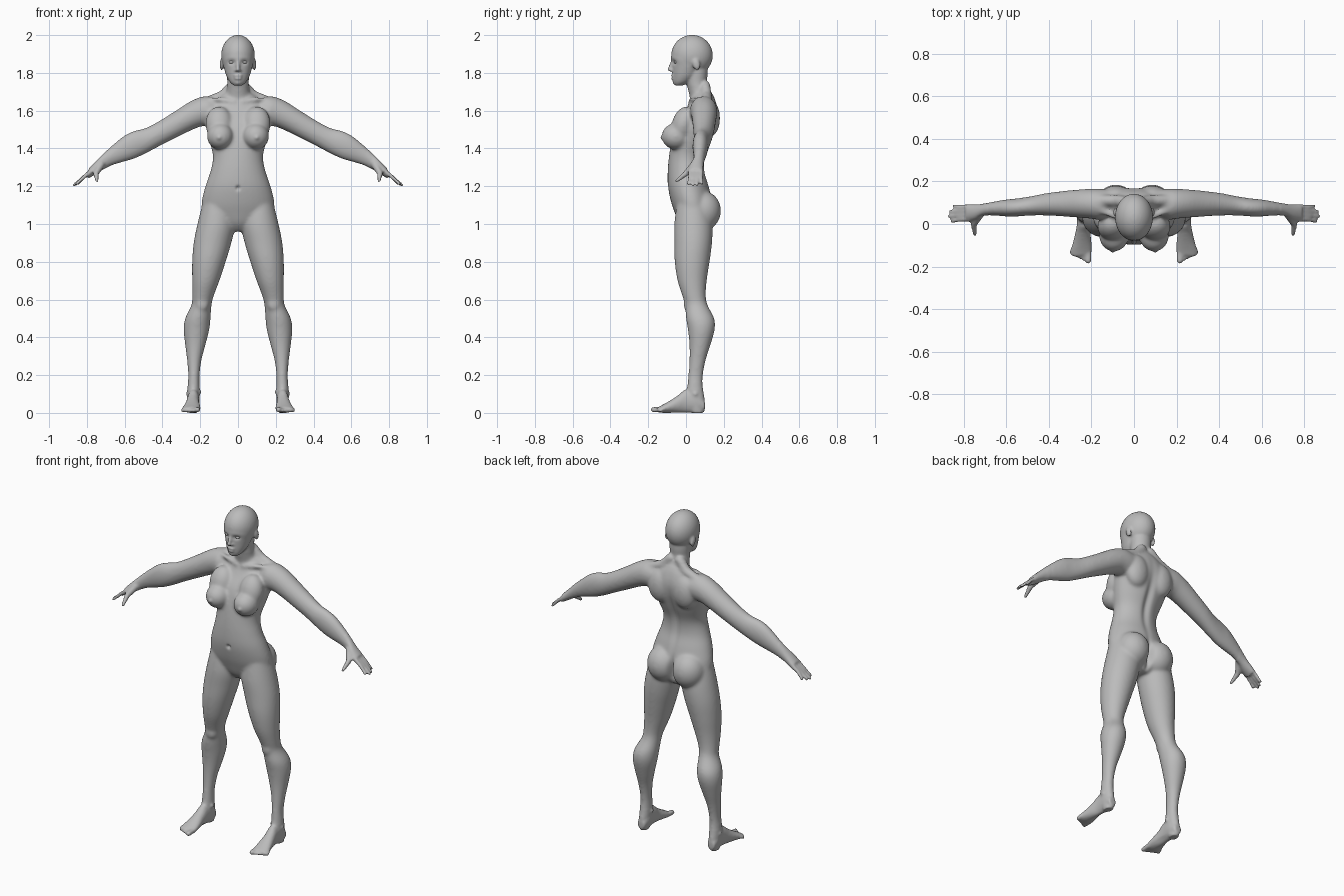
import bpy, bmesh, math
from mathutils import Vector, Matrix

if "Cube" in bpy.data.objects:
    bpy.data.objects.remove(bpy.data.objects["Cube"])

skin = bpy.data.materials.new("plain_grey")
skin.use_nodes = True
grey = (0.5, 0.5, 0.5, 1)
skin.diffuse_color = grey
skin.node_tree.nodes["Principled BSDF"].inputs["Base Color"].default_value = grey


def sphere_shape(detail):
    """Points and faces of a unit sphere, made once and reused."""
    temp = bmesh.new()
    bmesh.ops.create_icosphere(temp, subdivisions=detail, radius=1)
    temp.verts.index_update()
    shape = [v.co.copy() for v in temp.verts], [[v.index for v in f.verts] for f in temp.faces]
    temp.free()
    return shape


FINE, BEAD = sphere_shape(4), sphere_shape(2)
bm = bmesh.new()


def blend(a, b, c, d, t):
    """Smooth curve through four neighbouring stations."""
    return [q + 0.5 * t * (r - p + t * (2 * p - 5 * q + 4 * r - s + t * (3 * (q - r) + s - p)))
            for p, q, r, s in zip(a, b, c, d)]


def loft(axis, stations, sides=32, steps=4):
    """Oval rings along an axis; a station is (position, low, high, low, high)."""
    dense = []
    last = len(stations) - 1
    for i in range(last):
        near = [stations[min(max(i + k, 0), last)] for k in (-1, 0, 1, 2)]
        dense += [blend(*near, j / steps) for j in range(steps)]
    dense.append(stations[-1])
    rings = []
    for pos, a0, a1, b0, b1 in dense:
        ring = []
        for k in range(sides):
            ang = math.tau * k / sides
            point = [(a0 + a1) / 2 + (a1 - a0) / 2 * math.cos(ang),
                     (b0 + b1) / 2 + (b1 - b0) / 2 * math.sin(ang)]
            point.insert(axis, pos)
            ring.append(bm.verts.new(point))
        rings.append(ring)
    faces = [bm.faces.new(rings[0]), bm.faces.new(rings[-1])]
    for low, high in zip(rings, rings[1:]):
        for k in range(sides):
            n = (k + 1) % sides
            faces.append(bm.faces.new((low[k], low[n], high[n], high[k])))
    bmesh.ops.recalc_face_normals(bm, faces=faces)


def ball(center, radii, tilt=0, shape=FINE):
    place = (Matrix.Translation(center) @ Matrix.Rotation(tilt, 4, "X")
             @ Matrix.Diagonal((*radii, 1)))
    verts = [bm.verts.new(place @ p) for p in shape[0]]
    for face in shape[1]:
        bm.faces.new([verts[i] for i in face])


def string(points, r0, r1, beads=12):
    """Tapering rod through the points, made of overlapping balls."""
    points = [Vector(p) for p in points]
    spans = len(points) - 1
    for i in range(beads + 1):
        t = i / beads * spans
        k = min(int(t), spans - 1)
        r = r0 + (r1 - r0) * i / beads
        ball(points[k].lerp(points[k + 1], t - k), (r, r, r), shape=BEAD)


X, Y, Z = range(3)

# Leg, from hip to sole
loft(Z, [(1.1, .03, .19, -.05, .12), (1, .015, .215, -.062, .14), (.9, .035, .235, -.062, .138),
         (.8, .065, .243, -.06, .125), (.7, .098, .243, -.045, .11), (.62, .128, .243, -.02, .105),
         (.57, .14, .247, -.005, .115), (.5, .145, .28, 0, .15), (.44, .152, .288, .01, .152),
         (.36, .172, .28, .018, .13), (.28, .193, .27, .018, .105), (.2, .203, .264, .012, .09),
         (.13, .203, .268, .005, .09), (.06, .205, .268, 0, .1), (0, .212, .262, .03, .092)])
ball((.19, .015, .575), (.036, .028, .042))
ball((.085, .09, 1.07), (.095, .095, .105))
for ankle in ((.262, .05, .1), (.208, .04, .11)):
    ball(ankle, (.013, .015, .015))

# Foot and toes
loft(Y, [(.1, .215, .26, .01, .06), (.06, .203, .268, 0, .12), (0, .205, .268, 0, .125),
         (-.04, .205, .275, 0, .095), (-.08, .2, .285, 0, .068), (-.12, .198, .295, 0, .045),
         (-.15, .206, .292, .004, .03)])
for i in range(5):
    x, r = .213 + .019 * i, .015 if i == 0 else .011
    string([(x, -.12, .02), (x + .002, -.172 + .009 * i, r + .002)], r, r, 6)

# Arm, from shoulder to wrist and palm
loft(X, [(.1, .04, .16, 1.54, 1.66), (.16, .02, .165, 1.52, 1.675), (.2, .025, .165, 1.515, 1.672),
         (.26, .03, .162, 1.49, 1.645), (.33, .035, .155, 1.455, 1.6), (.41, .04, .145, 1.415, 1.55),
         (.485, .04, .13, 1.375, 1.51), (.55, .035, .12, 1.345, 1.493), (.6, .035, .115, 1.33, 1.47),
         (.66, .04, .105, 1.312, 1.422), (.71, .038, .095, 1.29, 1.375),
         (.75, .018, .092, 1.265, 1.335), (.79, .012, .093, 1.242, 1.295)])

# Fingers and thumb
for i, reach in enumerate((.855, .868, .862, .845)):
    y = .022 + .02 * i
    string([(.77, y, 1.286), (.815, y - .002, 1.25), (reach, 1.2 * y - .014, 1.575 - .425 * reach)],
           .012, .009)
string([(.725, .045, 1.315), (.752, 0, 1.268), (.747, -.048, 1.23)], .022, .01)

# Bust, shoulder blade, collar bone and neck muscle
ball((.094, -.052, 1.464), (.07, .077, .07))
ball((.1, -.012, 1.53), (.072, .062, .095), -.3)
ball((.085, .125, 1.56), (.075, .055, .1))
string([(.02, .022, 1.645), (.09, .035, 1.66), (.17, .07, 1.66)], .013, .013, 20)
string([(.03, .1, 1.73), (.08, .11, 1.68), (.17, .11, 1.645)], .03, .028)

# Ear and nostril
ball((.086, .055, 1.845), (.011, .02, .032), .25)
ball((.011, -.076, 1.813), (.008, .009, .007))

# Mirror everything so far to the other side
copy = bmesh.ops.duplicate(bm, geom=bm.verts[:] + bm.edges[:] + bm.faces[:])["geom"]
bmesh.ops.scale(bm, vec=(-1, 1, 1), verts=[g for g in copy if isinstance(g, bmesh.types.BMVert)])
bmesh.ops.reverse_faces(bm, faces=[g for g in copy if isinstance(g, bmesh.types.BMFace)])


def trunk(rows):
    loft(Z, [(z, -w, w, front, back) for z, w, front, back in rows])


# Torso
trunk([(.96, .04, 0, .1), (1, .12, -.035, .13), (1.06, .185, -.06, .14), (1.12, .192, -.08, .14),
       (1.2, .173, -.096, .122), (1.28, .146, -.097, .1), (1.36, .133, -.09, .105),
       (1.45, .155, -.075, .14), (1.53, .172, -.05, .165), (1.6, .165, -.005, .17),
       (1.66, .12, .025, .155), (1.7, .06, .03, .135)])
# Neck
trunk([(1.6, .085, .03, .15), (1.67, .066, .02, .143), (1.74, .057, .004, .113),
       (1.8, .06, 0, .115), (1.86, .06, 0, .115)])
# Face and skull
trunk([(1.733, .022, -.058, -.02), (1.75, .042, -.067, .02), (1.78, .06, -.07, .06),
       (1.81, .07, -.071, .08), (1.84, .078, -.073, .1), (1.88, .085, -.08, .12),
       (1.92, .08, -.07, .12)])
ball((0, .032, 1.893), (.089, .11, .108))
# Nose, lips and chin
string([(0, -.073, 1.868), (0, -.088, 1.818)], .007, .011)
ball((0, -.07, 1.785), (.024, .012, .007))
ball((0, -.069, 1.771), (.02, .012, .007))
ball((0, -.057, 1.75), (.02, .014, .014))

# Fuse all parts into one skin
rough = bpy.data.meshes.new("rough_body")
bm.to_mesh(rough)
bm.free()
body = bpy.data.objects.new("body", rough)
bpy.context.collection.objects.link(body)
fuse = body.modifiers.new("fuse", "REMESH")
fuse.mode, fuse.voxel_size = "VOXEL", .0068
soften = body.modifiers.new("soften", "SMOOTH")
soften.factor, soften.iterations = .5, 4
fused = bpy.data.meshes.new_from_object(body.evaluated_get(bpy.context.evaluated_depsgraph_get()))

# Blend the muscles, keeping head, hands and feet crisp
body.modifiers.clear()
body.data = fused
bpy.data.meshes.remove(rough)
broad = body.vertex_groups.new(name="muscles")
broad.add([v.index for v in fused.vertices if abs(v.co.x) < .69 and .13 < v.co.z < 1.73], 1, "ADD")
relax = body.modifiers.new("relax", "SMOOTH")
relax.factor, relax.iterations, relax.vertex_group = .5, 18, broad.name
relaxed = bpy.data.meshes.new_from_object(body.evaluated_get(bpy.context.evaluated_depsgraph_get()))
body.modifiers.clear()
body.data = relaxed
bpy.data.meshes.remove(fused)


def sculpt(center, radii, push):
    """Push the skin softly near a spot, equally on both sides."""
    for v in relaxed.vertices:
        if abs(v.co.z - center[Z]) < 3 * radii[Z]:
            spot = (abs(v.co.x), v.co.y, v.co.z)
            d = sum(((p - c) / r) ** 2 for p, c, r in zip(spot, center, radii))
            if d < 9:
                v.co += Vector(push) * math.exp(-d)


# Spine groove, seat cleft, navel, nipples, eye sockets, mouth line, arches
sculpt((0, .13, 1.4), (.022, .07, .17), (0, -.016, 0))
sculpt((0, .15, 1.05), (.014, .08, .07), (0, -.03, 0))
sculpt((0, -.095, 1.19), (.01, .03, .011), (0, .014, 0))
sculpt((.1, -.125, 1.457), (.011, .03, .011), (0, -.008, 0))
sculpt((.033, -.066, 1.857), (.02, .03, .013), (0, .011, 0))
sculpt((0, -.08, 1.778), (.022, .02, .004), (0, .005, 0))
sculpt((.2, -.02, 0), (.025, .05, .02), (0, 0, .015))
relaxed.shade_smooth()
relaxed.materials.clear()
relaxed.materials.append(skin)

# Eyes
for side, name in ((1, "left_eye"), (-1, "right_eye")):
    bm = bmesh.new()
    ball((side * .033, -.051, 1.857), (.016, .013, .009))
    mesh = bpy.data.meshes.new(name)
    bm.to_mesh(mesh)
    bm.free()
    mesh.shade_smooth()
    mesh.materials.append(skin)
    bpy.context.collection.objects.link(bpy.data.objects.new(name, mesh))
